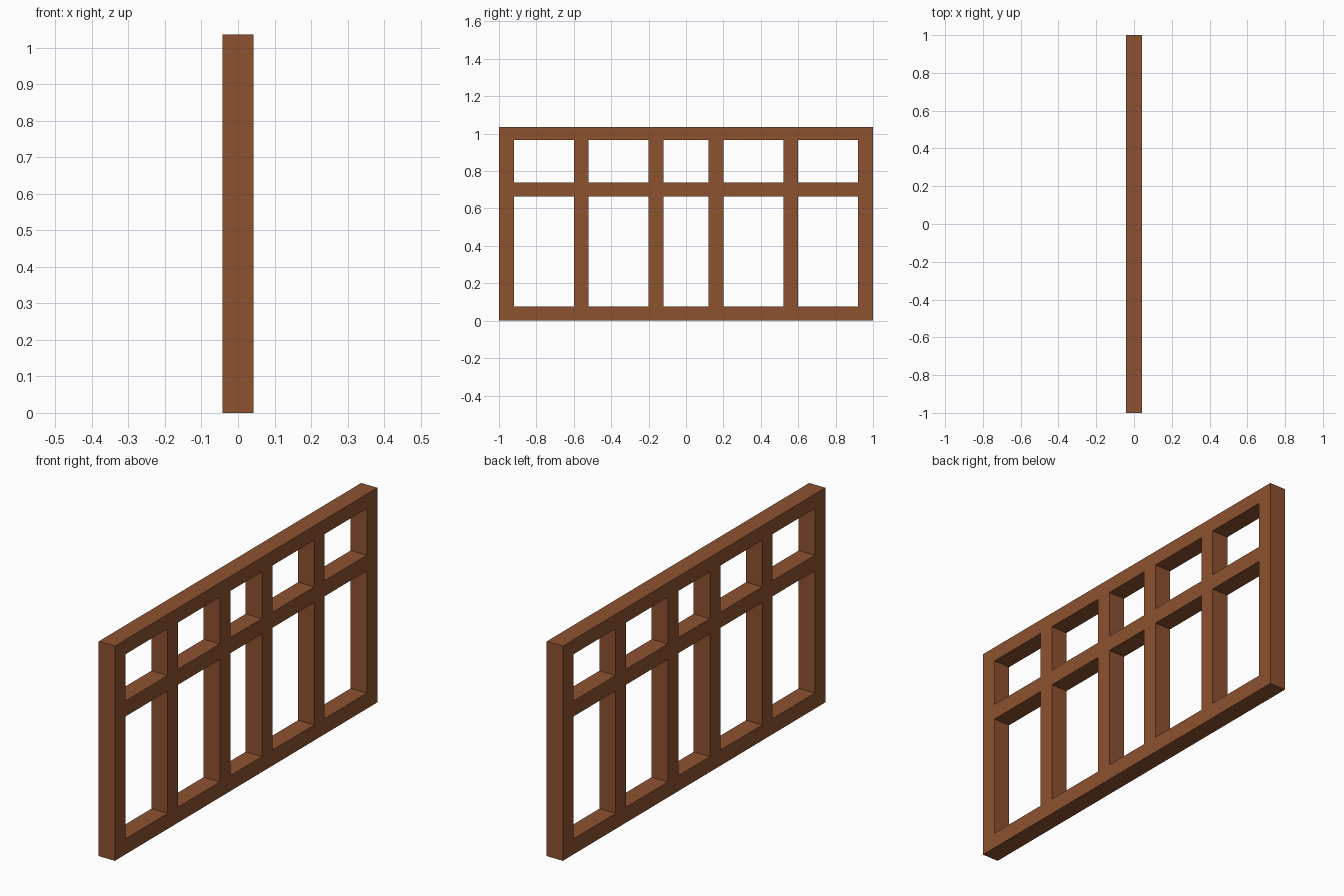
import bpy
import bmesh

cube = bpy.data.objects.get("Cube")
if cube:
    bpy.data.objects.remove(cube, do_unlink=True)

# Brown wood
wood = bpy.data.materials.new("brown_wood")
wood.use_nodes = True
color = (0.27, 0.084, 0.03, 1)
wood.diffuse_color = color
wood.node_tree.nodes["Principled BSDF"].inputs["Base Color"].default_value = color

# Edges of posts (along y) and rails (along z): bars and openings alternate
HALF_DEPTH = 0.043
half = [0.12, 0.2, 0.52, 0.598, 0.92, 1.0]
post_edges = [-y for y in reversed(half)] + half
rail_edges = [0, 0.075, 0.665, 0.74, 0.965, 1.035]

# Flat lattice sheet: every cell that lies in a post or a rail
bm = bmesh.new()
grid = [[bm.verts.new((-HALF_DEPTH, y, z)) for z in rail_edges] for y in post_edges]
for i in range(len(post_edges) - 1):
    for j in range(len(rail_edges) - 1):
        if i % 2 == 0 or j % 2 == 0:
            bm.faces.new((grid[i][j], grid[i + 1][j],
                          grid[i + 1][j + 1], grid[i][j + 1]))

# Thicken the sheet into a solid frame
result = bmesh.ops.extrude_face_region(bm, geom=bm.faces[:], use_keep_orig=True)
moved = [g for g in result["geom"] if isinstance(g, bmesh.types.BMVert)]
bmesh.ops.translate(bm, verts=moved, vec=(2 * HALF_DEPTH, 0, 0))
bmesh.ops.recalc_face_normals(bm, faces=bm.faces[:])

mesh = bpy.data.meshes.new("window_frame")
bm.to_mesh(mesh)
bm.free()
mesh.materials.append(wood)
frame = bpy.data.objects.new("window_frame", mesh)
bpy.context.collection.objects.link(frame)
